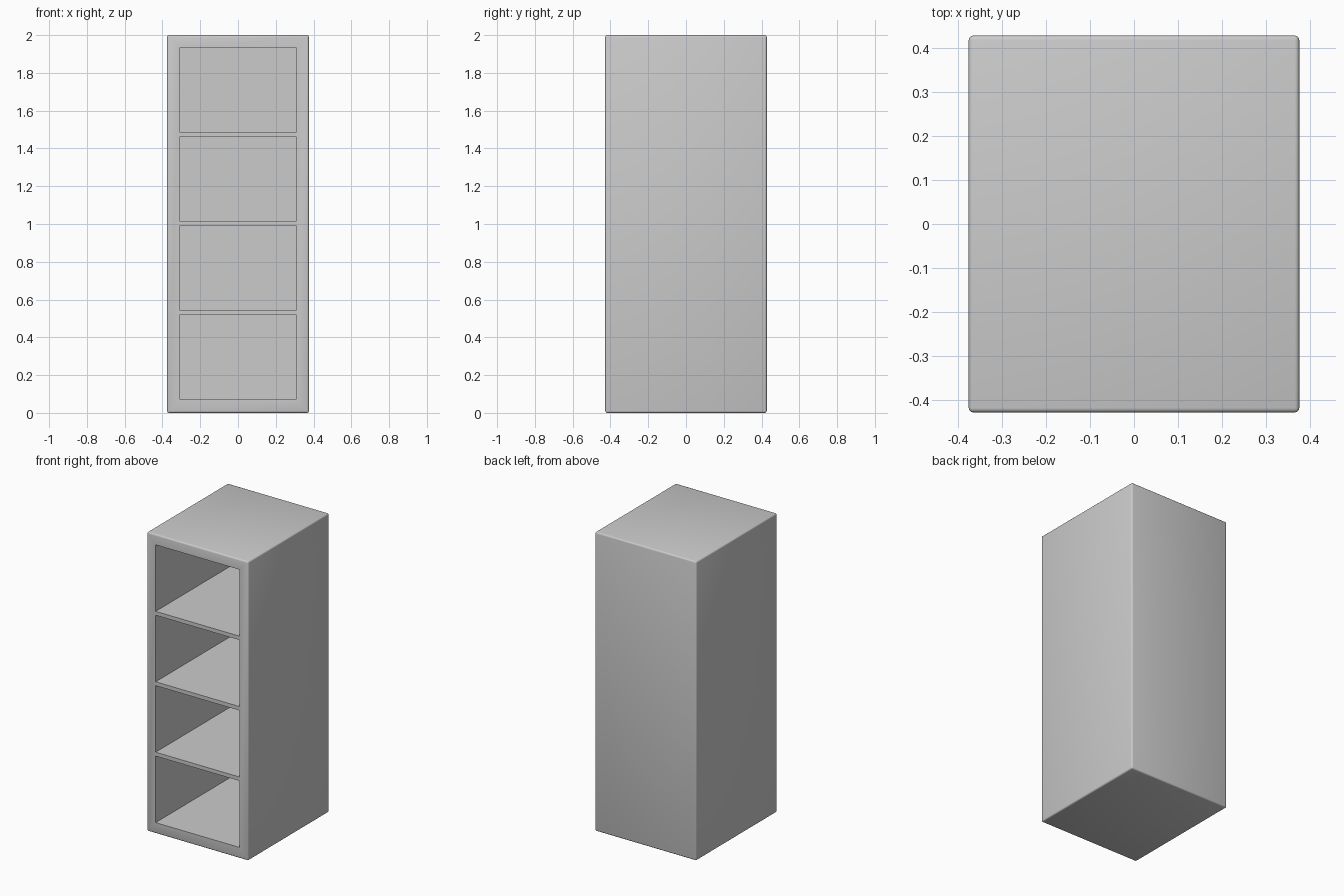
import bpy, bmesh, math
from mathutils import Vector, Matrix

cube = bpy.data.objects.get("Cube")
if cube:
    bpy.data.objects.remove(cube, do_unlink=True)

WIDTH, DEPTH, HEIGHT = 0.75, 0.855, 2.0
OPEN_X, OPEN_LOW, OPEN_HIGH = 0.31, 0.073, 1.931   # framed area at the front
SHELVES, GAP, BACK = 4, 0.026, 0.06

grey = bpy.data.materials.new("plain_grey")
grey.use_nodes = True
colour = (0.6, 0.6, 0.6, 1)
grey.diffuse_color = colour
grey.node_tree.nodes["Principled BSDF"].inputs["Base Color"].default_value = colour

# Solid body with softened edges
bm = bmesh.new()
bmesh.ops.create_cube(bm, size=1, matrix=Matrix.Translation((0, 0, HEIGHT / 2))
                      @ Matrix.Diagonal((WIDTH, DEPTH, HEIGHT, 1)))
bmesh.ops.bevel(bm, geom=bm.edges[:], offset=0.01, segments=3, profile=0.5,
                affect='EDGES')

# Front frame around the open area
panel = min(bm.faces, key=lambda f: f.calc_center_median().y)
bmesh.ops.inset_region(bm, faces=[panel], thickness=0.05)
for v in panel.verts:
    v.co.x = math.copysign(OPEN_X, v.co.x)
    v.co.z = OPEN_HIGH if v.co.z > HEIGHT / 2 else OPEN_LOW

# Divide the open area into compartments and thin shelf fronts
bay = (OPEN_HIGH - OPEN_LOW - GAP * (SHELVES - 1)) / SHELVES
front = [panel]
for i in range(1, SHELVES):
    low = OPEN_LOW + i * (bay + GAP) - GAP
    for z in (low, low + GAP):
        geom = front + list({e for f in front for e in f.edges}) \
            + list({v for f in front for v in f.verts})
        cut = bmesh.ops.bisect_plane(bm, geom=geom, plane_co=Vector((0, 0, z)),
                                     plane_no=Vector((0, 0, 1)))
        front = [g for g in cut["geom"] if isinstance(g, bmesh.types.BMFace)]

# Push each compartment back to the rear wall
bays = [f for f in front if max(v.co.z for v in f.verts)
        - min(v.co.z for v in f.verts) > bay / 2]
for f in bays:
    result = bmesh.ops.extrude_discrete_faces(bm, faces=[f])
    for v in result["faces"][0].verts:
        v.co.y = DEPTH / 2 - BACK
bmesh.ops.recalc_face_normals(bm, faces=bm.faces[:])

mesh = bpy.data.meshes.new("open_cabinet")
bm.to_mesh(mesh)
bm.free()
mesh.materials.append(grey)
cabinet = bpy.data.objects.new("open_cabinet", mesh)
bpy.context.collection.objects.link(cabinet)
bpy.context.view_layer.objects.active = cabinet
cabinet.select_set(True)
bpy.ops.object.shade_smooth_by_angle(angle=math.radians(40))
